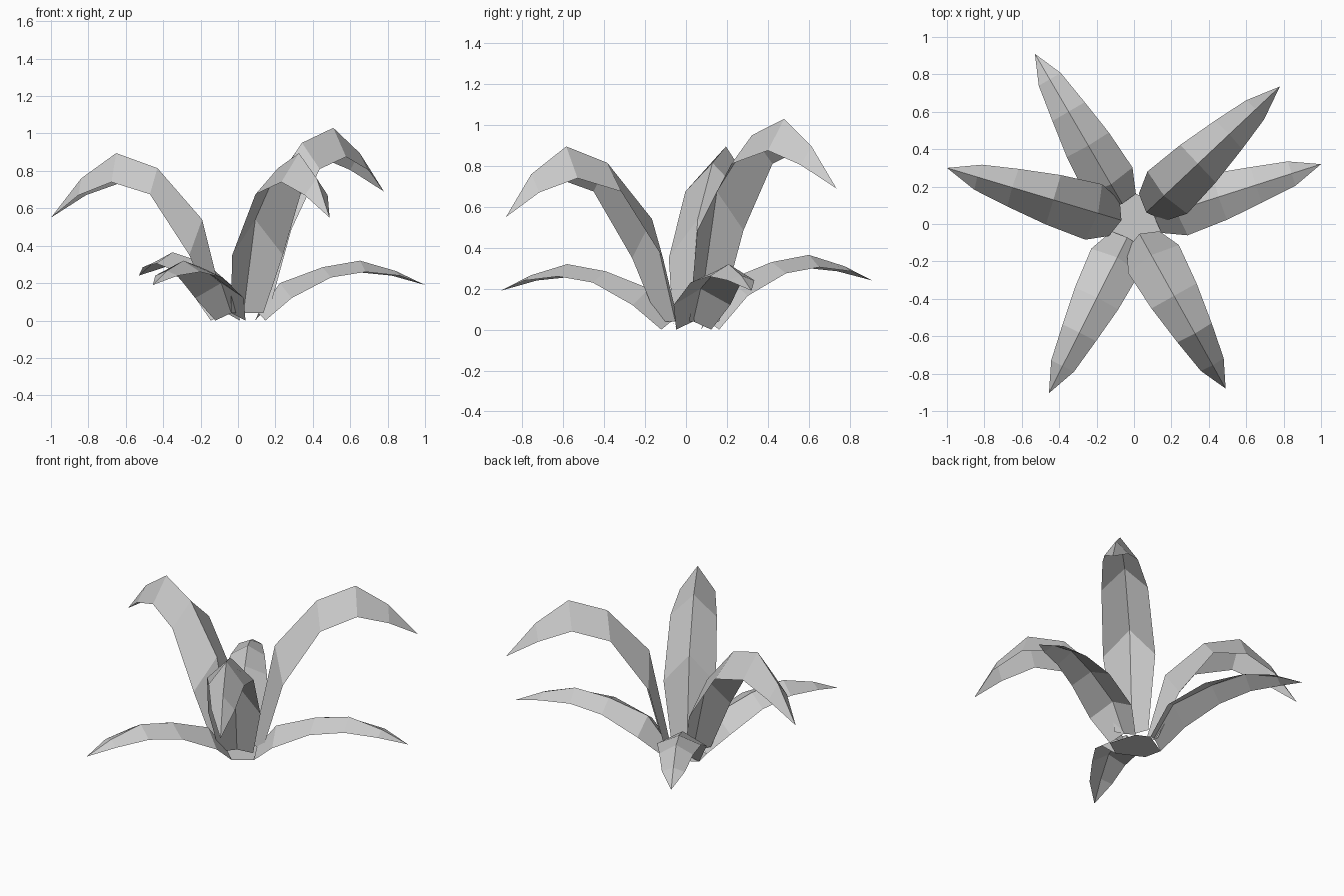
import bpy
import bmesh
from mathutils import Vector

cube = bpy.data.objects.get("Cube")
if cube:
    bpy.data.objects.remove(cube, do_unlink=True)

# Single plain grey for the whole plant
grey = bpy.data.materials.new("plain_grey")
grey.use_nodes = True
colour = (0.6, 0.6, 0.6, 1)
grey.diffuse_color = colour
grey.node_tree.nodes["Principled BSDF"].inputs["Base Color"].default_value = colour

# Leaf stations from base outwards: rib reach, rib height, edge reach, edge height, half width
TALL = [(0.07, 0.04, 0.11, 0.04, 0.10),
        (0.20, 0.54, 0.225, 0.35, 0.155),
        (0.45, 0.815, 0.45, 0.675, 0.138),
        (0.68, 0.895, 0.675, 0.74, 0.105),
        (0.875, 0.76, 0.87, 0.67, 0.07)]
LOW = [(0.08, 0.04, 0.09, 0.0, 0.09),
       (0.20, 0.20, 0.22, 0.12, 0.145),
       (0.44, 0.285, 0.445, 0.23, 0.13),
       (0.65, 0.32, 0.65, 0.26, 0.10),
       (0.85, 0.265, 0.85, 0.24, 0.068)]


def add_mesh(name, bm):
    mesh = bpy.data.meshes.new(name)
    bm.to_mesh(mesh)
    bm.free()
    mesh.materials.append(grey)
    obj = bpy.data.objects.new(name, mesh)
    bpy.context.collection.objects.link(obj)
    return obj


def leaf(name, stations, tip, reach=0.0, lift=0.0):
    """Folded arching leaf with a raised rib; returns its two base corners."""
    tip = Vector(tip)
    out = Vector((tip.x, tip.y, 0)).normalized()
    side = Vector((-out.y, out.x, 0))
    up = Vector((0, 0, 1))
    bm = bmesh.new()
    rows = []
    for i, (rr, rz, er, ez, half) in enumerate(stations):
        rise = lift if i else 0
        rib = out * (rr + reach) + up * (rz + rise)
        edge = out * (er + reach) + up * (ez + rise)
        rows.append([bm.verts.new(p) for p in (edge + side * half, rib, edge - side * half)])
    for a, b in zip(rows, rows[1:]):
        for j in (0, 1):
            bm.faces.new((a[j], a[j + 1], b[j + 1], b[j]))
    point = bm.verts.new(tip)
    for j in (0, 1):
        bm.faces.new((rows[-1][j], rows[-1][j + 1], point))
    corners = [rows[0][2].co.copy(), rows[0][0].co.copy()]
    add_mesh(name, bm)
    return corners


# Three tall leaves
leaf("tall_leaf_right", TALL, (-1.0, 0.30, 0.55))
leaf("tall_leaf_front", TALL, (0.49, -0.88, 0.55), reach=-0.01)
leaf("tall_leaf_back", TALL, (0.78, 0.735, 0.69), reach=0.02, lift=0.135)

# Three low leaves, in counter-clockwise order
base = leaf("low_leaf_left", LOW, (1.0, 0.32, 0.19), reach=0.035)
base += leaf("low_leaf_back", LOW, (-0.53, 0.91, 0.24), reach=0.045, lift=0.045)
base += leaf("low_leaf_front", LOW, (-0.455, -0.905, 0.19))

# Flat base joining the low leaves
bm = bmesh.new()
bm.faces.new([bm.verts.new(p) for p in base])
add_mesh("base_plate", bm)
